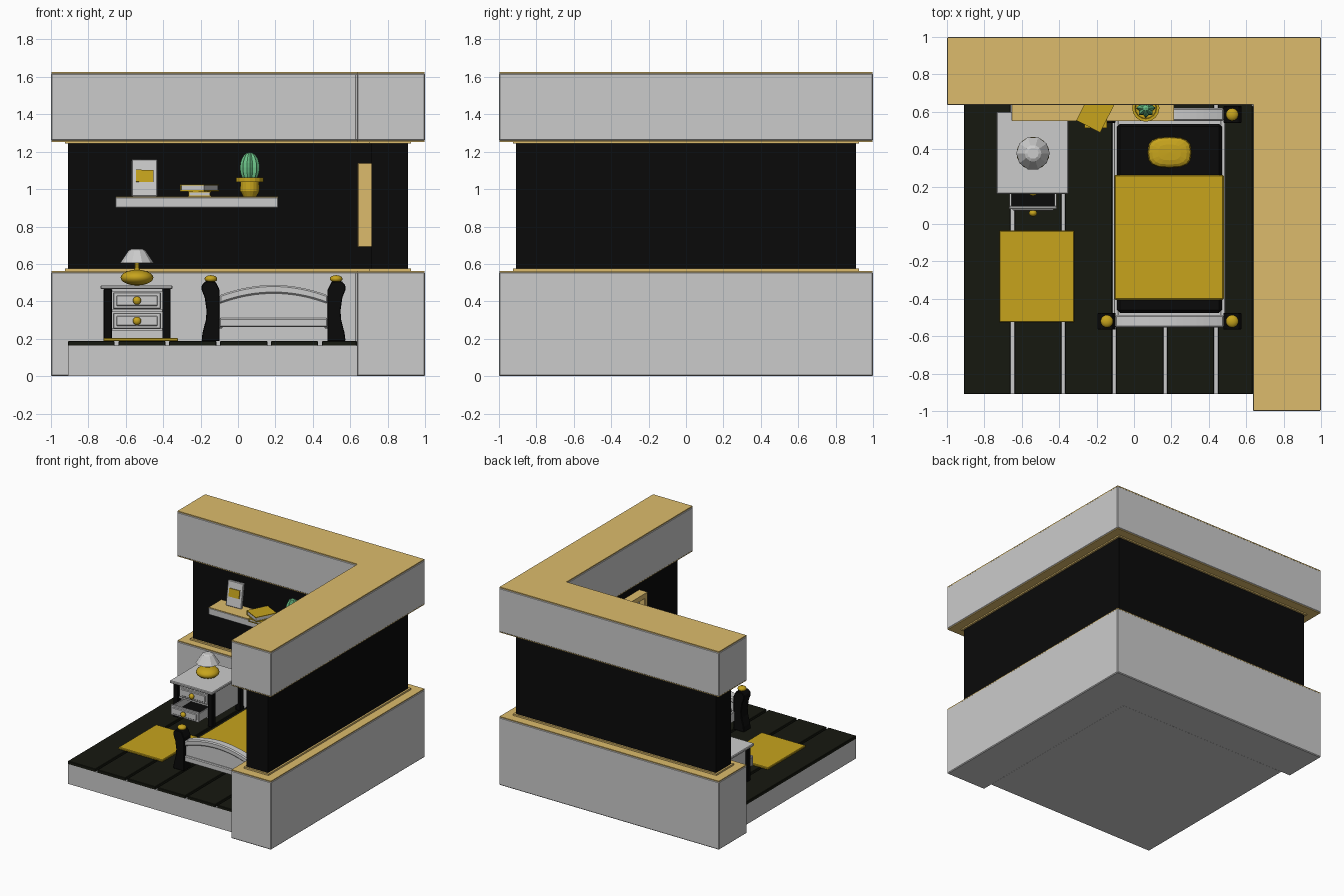
import bpy, bmesh, math
from mathutils import Matrix

if "Cube" in bpy.data.objects:
    bpy.data.objects.remove(bpy.data.objects["Cube"])


def material(name, rgb):
    m = bpy.data.materials.new(name)
    m.diffuse_color = (*rgb, 1)
    m.use_nodes = True
    m.node_tree.nodes["Principled BSDF"].inputs["Base Color"].default_value = m.diffuse_color
    return m


BLACK = material("black", (0.003, 0.003, 0.003))
FLOOR = material("dark_floor", (0.008, 0.009, 0.005))
GOLD = material("gold", (0.57, 0.37, 0.012))
TAN = material("tan", (0.72, 0.5, 0.15))
GREEN = material("green", (0.15, 0.55, 0.25))


def finish(name, bm, mat=None, bevel=0, smooth=False):
    bmesh.ops.recalc_face_normals(bm, faces=bm.faces)
    me = bpy.data.meshes.new(name)
    bm.to_mesh(me)
    bm.free()
    ob = bpy.data.objects.new(name, me)
    bpy.context.collection.objects.link(ob)
    if mat:
        me.materials.append(mat)
    if bevel:
        mod = ob.modifiers.new("bevel", 'BEVEL')
        mod.width = bevel
        mod.segments = 1
    if smooth:
        for p in me.polygons:
            p.use_smooth = True
    return ob


def box(name, x0, x1, y0, y1, z0, z1, mat=None, bevel=0.0):
    bm = bmesh.new()
    m = Matrix.Translation(((x0 + x1) / 2, (y0 + y1) / 2, (z0 + z1) / 2)) @ \
        Matrix.Diagonal((x1 - x0, y1 - y0, z1 - z0, 1))
    bmesh.ops.create_cube(bm, size=1, matrix=m)
    return finish(name, bm, mat, bevel)


def prism(name, pts, axis, a, b, mat=None, bevel=0):
    """Extrude a flat outline along z (xy points) or y (xz points)."""
    bm = bmesh.new()
    vs = [bm.verts.new((p, q, a) if axis == 'z' else (p, a, q)) for p, q in pts]
    f = bm.faces.new(vs)
    r = bmesh.ops.extrude_face_region(bm, geom=[f])
    d = (0, 0, b - a) if axis == 'z' else (0, b - a, 0)
    bmesh.ops.translate(bm, vec=d, verts=[v for v in r["geom"] if isinstance(v, bmesh.types.BMVert)])
    return finish(name, bm, mat, bevel)


def lathe(name, x, y, prof, n, mat=None, smooth=False):
    """Closed solid of revolution from (radius, z) points."""
    bm = bmesh.new()
    rings = [[bm.verts.new((x + r * math.cos(2 * math.pi * i / n), y + r * math.sin(2 * math.pi * i / n), z))
              for i in range(n)] for r, z in prof]
    for lo, hi in zip(rings, rings[1:]):
        for i in range(n):
            j = (i + 1) % n
            bm.faces.new((lo[i], lo[j], hi[j], hi[i]))
    bm.faces.new(rings[0][::-1])
    bm.faces.new(rings[-1])
    return finish(name, bm, mat, 0, smooth)


def ball(name, c, s, mat, seg=16, rings=8, smooth=True):
    bm = bmesh.new()
    bmesh.ops.create_uvsphere(bm, u_segments=seg, v_segments=rings, radius=1,
                              matrix=Matrix.Translation(c) @ Matrix.Diagonal((*s, 1)))
    return finish(name, bm, mat, 0, smooth)


def ell(name, o, i, z0, z1, mat=None, bevel=0):
    pts = [(-o, o), (o, o), (o, -o), (i, -o), (i, i), (-o, i)]
    return prism(name, pts, 'z', z0, z1, mat, bevel)


# L-shaped walls: grey bands, black recess, tan caps and mouldings
ell("lower_wall", 1, 0.635, 0, 0.557, None, 0.006)
ell("lower_wall_cap", 0.996, 0.639, 0.553, 0.563, TAN)
ell("lower_moulding", 0.925, 0.70, 0.56, 0.576, TAN)
ell("middle_wall", 0.91, 0.715, 0.56, 1.26, BLACK)
ell("upper_moulding", 0.925, 0.70, 1.243, 1.26, TAN)
ell("upper_wall_underside", 0.996, 0.639, 1.253, 1.263, TAN)
ell("upper_wall", 1, 0.635, 1.258, 1.62, None, 0.006)
ell("upper_wall_cap", 0.996, 0.639, 1.615, 1.627, TAN)

# floor slab and planks
box("floor_slab", -0.91, 0.64, -0.91, 0.64, 0, 0.165)
edges = [-0.91, -0.65, -0.378, -0.106, 0.167, 0.439, 0.635]
for k, (a, b) in enumerate(zip(edges, edges[1:])):
    box(f"floor_plank_{k}", a + (0.01 if k else 0), b - (0.01 if k < 5 else 0), -0.91, 0.64, 0.16, 0.187, FLOOR, 0.003)
box("rug", -0.72, -0.32, -0.525, -0.035, 0.187, 0.204, GOLD, 0.004)

# bed posts with ball finials, mirrored about the bed centre
CX = 0.19
outer = [(0.385, 0.187), (0.380, 0.23), (0.362, 0.30), (0.358, 0.35), (0.368, 0.42), (0.384, 0.46), (0.384, 0.485),
         (0.365, 0.508), (0.31, 0.505), (0.288, 0.46), (0.288, 0.187)]
for end, yc in (("foot", -0.52), ("head", 0.585)):
    for side in (-1, 1):
        prism(f"{end}_post", [(CX + side * x, z) for x, z in outer], 'y', yc - 0.045, yc + 0.045, BLACK, 0.004)
        ball(f"{end}_post_finial", (CX + side * 0.335, yc, 0.52), (0.034, 0.034, 0.02), GOLD)

    # arched board with thicker cap and lower rail
    def arch(off):
        return [(CX + 0.29 * t / 8, 0.487 - off - 0.055 * (t / 8) ** 2) for t in range(-8, 9)]
    prism(f"{end}_board", [(CX + 0.29, 0.265), (CX - 0.29, 0.265)] + arch(0.01), 'y', yc - 0.018, yc + 0.018)
    prism(f"{end}_board_cap", arch(0) + arch(0.045)[::-1], 'y', yc - 0.034, yc + 0.034, None, 0.008)
    box(f"{end}_board_rail", CX - 0.29, CX + 0.29, yc - 0.034, yc + 0.034, 0.262, 0.31, None, 0.006)

# bed rails, mattress, blanket, pillow
for side in (-1, 1):
    x = CX + side * 0.285
    box("bed_side_rail", x - 0.013, x + 0.013, -0.50, 0.56, 0.255, 0.335, None, 0.004)
box("bed_base", -0.09, 0.47, -0.49, 0.55, 0.265, 0.30)
box("mattress", -0.09, 0.47, -0.475, 0.535, 0.29, 0.375, BLACK, 0.015)
box("blanket", -0.105, 0.48, -0.405, 0.262, 0.30, 0.39, GOLD, 0.006)
bm = bmesh.new()
bmesh.ops.create_uvsphere(bm, u_segments=16, v_segments=8, radius=1)
for v in bm.verts:
    p = [math.copysign(abs(c) ** 0.7, c) for c in v.co]
    v.co = (CX + 0.118 * p[0], 0.383 + 0.083 * p[1], 0.405 + 0.035 * p[2])
finish("pillow", bm, GOLD)

# nightstand
for x in (-0.697, -0.382):
    for y in (0.205, 0.565):
        box("nightstand_leg", x - 0.022, x + 0.022, y - 0.022, y + 0.022, 0.187, 0.467, BLACK, 0.004)
box("nightstand_top", -0.735, -0.35, 0.16, 0.60, 0.465, 0.486, None, 0.005)
box("nightstand_back", -0.68, -0.40, 0.55, 0.575, 0.245, 0.467)
for x in (-0.69, -0.39):
    box("nightstand_side", x - 0.012, x + 0.012, 0.20, 0.575, 0.245, 0.467)
for z in (0.245, 0.343, 0.452):
    box("nightstand_divider", -0.69, -0.39, 0.20, 0.57, z, z + 0.013)


def drawer(tag, y, z0, z1):
    box(tag + "_front", -0.668, -0.412, y, y + 0.015, z0, z1, None, 0.004)
    w = 0.008
    box(tag + "_front_panel", -0.65, -0.43, y - w, y + 0.005, z0 + 0.016, z1 - 0.016, None, 0.004)
    for x in (-0.66, -0.42):
        box(tag + "_side", x - 0.005, x + 0.005, y + 0.01, y + 0.33, z0 + 0.005, z1 - 0.012)
    box(tag + "_bottom", -0.66, -0.42, y + 0.01, y + 0.33, z0 + 0.005, z0 + 0.018, BLACK)
    ball(tag + "_knob", (-0.54, y - 0.022, (z0 + z1) / 2), (0.022, 0.018, 0.022), GOLD)


drawer("upper_drawer", 0.19, 0.36, 0.448)
drawer("lower_drawer", 0.08, 0.253, 0.338)

# lamp
LX, LY = -0.54, 0.378
ball("lamp_base", (LX, LY, 0.527), (0.088, 0.088, 0.042), GOLD, 20, 10)
lathe("lamp_neck", LX, LY, [(0.022, 0.56), (0.014, 0.575), (0.014, 0.62)], 10, GOLD)
lathe("lamp_shade", LX, LY, [(0.09, 0.605), (0.045, 0.672), (0.03, 0.68)], 10)

# shelf
box("shelf", -0.655, 0.215, 0.55, 0.72, 0.90, 0.957, None, 0.004)
box("shelf_top", -0.653, 0.213, 0.552, 0.72, 0.95, 0.961, TAN)

# picture stand leaning on the wall
tilt = Matrix.Translation((-0.50, 0.665, 0.96)) @ Matrix.Rotation(-0.15, 4, 'X') @ Matrix.Rotation(0.06, 4, 'Z')
for n, args in (("picture_stand", (-0.068, 0.068, -0.012, 0.012, 0, 0.2, None, 0.004)),
                ("picture_panel", (-0.046, 0.046, -0.02, -0.01, 0.077, 0.142, GOLD))):
    box(n, *args).matrix_world = tilt

# two stacked books
for n, z, ang, l in (("lower_book", 0.961, 0.0, 0.06), ("upper_book", 0.988, -0.47, 0.072)):
    m = Matrix.Translation((-0.205, 0.60, z)) @ Matrix.Rotation(ang, 4, 'Z')
    h = 0.026 if n == "lower_book" else 0.038
    box(n + "_pages", -l + 0.005, l - 0.005, -0.083, 0.083, 0.005, h - 0.005).matrix_world = m
    box(n + "_back_cover", -l, l, -0.088, 0.088, 0, 0.006, GOLD).matrix_world = m
    box(n + "_front_cover", -l, l, -0.088, 0.088, h - 0.006, h, GOLD).matrix_world = m
    box(n + "_spine", -l, -l + 0.006, -0.088, 0.088, 0, h, GOLD).matrix_world = m

# potted cactus
PX, PY = 0.063, 0.62
lathe("plant_pot", PX, PY, [(0.036, 0.961), (0.052, 0.99), (0.05, 1.038), (0.073, 1.038), (0.073, 1.062),
                            (0.058, 1.062), (0.055, 1.05)], 16, GOLD)
bm = bmesh.new()
bmesh.ops.create_uvsphere(bm, u_segments=16, v_segments=10, radius=1)
for v in bm.verts:
    k = 1 + 0.14 * math.cos(8 * math.atan2(v.co.y, v.co.x))
    v.co = (PX + 0.046 * k * v.co.x, PY + 0.046 * k * v.co.y, 1.115 + 0.082 * v.co.z)
finish("cactus", bm, GREEN)

# window frame on the inside of the right wall
WY0, WY1 = -0.42, 0.22
for y in (WY0, WY1 - 0.04):
    box("window_side", 0.64, 0.72, y, y + 0.04, 0.69, 1.14, TAN, 0.003)
for z in (0.69, 1.10):
    box("window_rail", 0.641, 0.72, WY0 + 0.03, WY1 - 0.03, z, z + 0.04, TAN)
box("window_middle_rail", 0.65, 0.72, WY0 + 0.03, WY1 - 0.03, 0.9, 0.935, TAN)
box("window_middle_bar", 0.65, 0.72, -0.117, -0.083, 0.70, 1.13, TAN)
box("window_pane", 0.69, 0.72, WY0 + 0.02, WY1 - 0.02, 0.70, 1.13)
